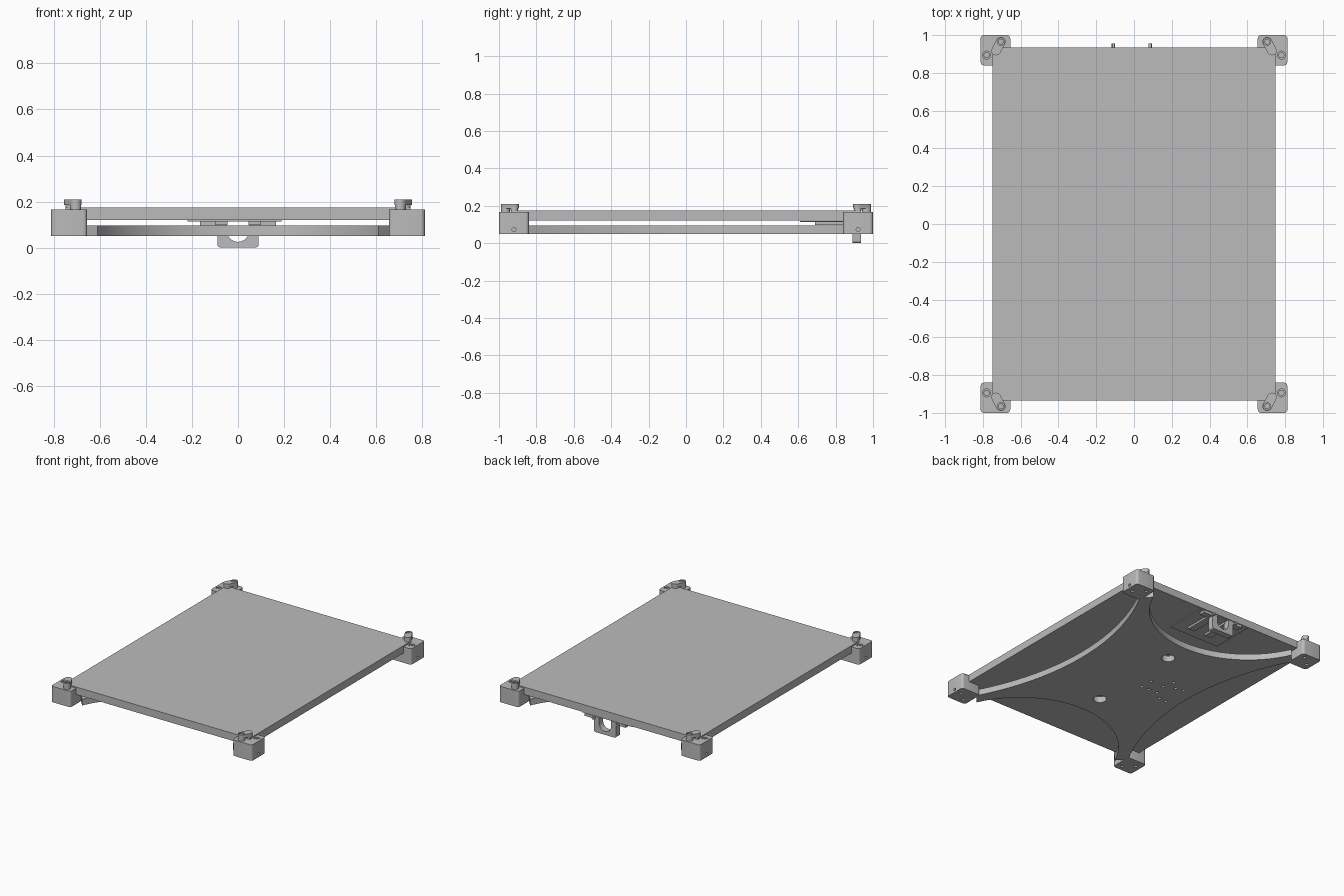
import bpy, bmesh, math
from mathutils import Vector, Matrix

if "Cube" in bpy.data.objects:
    bpy.data.objects.remove(bpy.data.objects["Cube"], do_unlink=True)

grey = bpy.data.materials.new("satin_grey")
grey.use_nodes = True
GREY = (0.5, 0.5, 0.5, 1)
grey.diffuse_color = GREY
grey.node_tree.nodes["Principled BSDF"].inputs["Base Color"].default_value = GREY


def finish(bm, name):
    bmesh.ops.recalc_face_normals(bm, faces=bm.faces)
    mesh = bpy.data.meshes.new(name)
    bm.to_mesh(mesh)
    bm.free()
    mesh.materials.append(grey)
    obj = bpy.data.objects.new(name, mesh)
    bpy.context.collection.objects.link(obj)
    return obj


def add_prism(bm, points, z0, z1):
    face = bm.faces.new([bm.verts.new((x, y, z0)) for x, y in points])
    ext = bmesh.ops.extrude_face_region(bm, geom=[face])
    verts = [g for g in ext["geom"] if isinstance(g, bmesh.types.BMVert)]
    bmesh.ops.translate(bm, vec=(0, 0, z1 - z0), verts=verts)


def prism(name, points, z0, z1):
    bm = bmesh.new()
    add_prism(bm, points, z0, z1)
    return finish(bm, name)


def box(name, x0, x1, y0, y1, z0, z1):
    return prism(name, [(x0, y0), (x1, y0), (x1, y1), (x0, y1)], z0, z1)


def add_rod(bm, centre, radius, length, axis="Z", sides=24):
    turn = {"Z": Matrix(), "X": Matrix.Rotation(math.pi / 2, 4, "Y"),
            "Y": Matrix.Rotation(math.pi / 2, 4, "X")}[axis]
    bmesh.ops.create_cone(bm, cap_ends=True, segments=sides, radius1=radius,
                          radius2=radius, depth=length,
                          matrix=Matrix.Translation(centre) @ turn)


def rod(name, centre, radius, length, axis="Z", sides=24):
    bm = bmesh.new()
    add_rod(bm, centre, radius, length, axis, sides)
    return finish(bm, name)


def cut(obj, rods):
    """Drill every rod (centre, radius, length, axis) out of the object."""
    bm = bmesh.new()
    for r in rods:
        add_rod(bm, *r)
    cutter = finish(bm, obj.name + "_cutter")
    cutter.hide_render = True
    cutter.hide_viewport = True
    cutter.display_type = "WIRE"
    mod = obj.modifiers.new("holes", "BOOLEAN")
    mod.object = cutter
    mod.solver = "EXACT"


def arc(cx, cy, r, a0, a1, n):
    return [(cx + r * math.cos(math.radians(a0 + (a1 - a0) * i / n)),
             cy + r * math.sin(math.radians(a0 + (a1 - a0) * i / n)))
            for i in range(n + 1)]


def rounded(x0, x1, y0, y1, r):
    return (arc(x1 - r, y1 - r, r, 0, 90, 5) + arc(x0 + r, y1 - r, r, 90, 180, 5)
            + arc(x0 + r, y0 + r, r, 180, 270, 5) + arc(x1 - r, y0 + r, r, 270, 360, 5))


def capsule(ax, ay, bx, by, r):
    a = math.degrees(math.atan2(by - ay, bx - ax))
    return arc(ax, ay, r, a + 90, a + 270, 12) + arc(bx, by, r, a - 90, a + 90, 12)


def scoop(mid, half, end, n=28):
    """Hollow arc: depth 'mid' at the centre, 'end' at +-half."""
    s = end - mid
    r = (half * half + s * s) / (2 * s)
    a = math.asin(min(1, half / r))
    return [(r * math.sin(t), mid + r - r * math.cos(t))
            for t in (-a + 2 * a * i / n for i in range(n + 1))]


# Top plate
box("top_plate", -0.75, 0.75, -0.935, 0.935, 0.12, 0.175)

# Four-armed lower frame with hollow sides
side = scoop(0.455, 0.86, 0.67)
end = scoop(0.535, 0.61, 0.93)
outline = [(d, t) for t, d in side]
outline += [(-t, d) for t, d in end]
outline += [(-d, -t) for t, d in side]
outline += [(t, -d) for t, d in end]
frame = prism("lower_frame", outline, 0.05, 0.095)
holes = [((0, y, 0.07), 0.045, 0.2, "Z") for y in (-0.36, 0.36)]
small = [(-0.11, 0.05), (-0.11, -0.05), (-0.17, -0.05), (-0.22, 0.045), (-0.24, -0.045),
         (-0.24, 0.13), (-0.3, 0.08), (-0.3, -0.09), (-0.36, 0.095), (-0.36, -0.095)]
holes += [((x, y, 0.07), 0.011, 0.2, "Z") for x, y in small]
cut(frame, holes)

# Corner blocks with clamps and screws
for sx, nx in ((1, "left"), (-1, "right")):
    for sy, ny in ((1, "back"), (-1, "front")):
        tag = f"{ny}_{nx}_"

        def flip(points):
            return [(x * sx, y * sy) for x, y in points]

        px, py = 0.705 * sx, 0.965 * sy
        qx, qy = 0.73 * sx, 0.918 * sy
        kx, ky = 0.78 * sx, 0.894 * sy
        block = prism(tag + "corner_block", flip(rounded(0.655, 0.812, 0.84, 1, 0.018)),
                      0.05, 0.166)
        cut(block, [((kx, ky, 0.166), 0.021, 0.03, "Z"),
                    ((0.812 * sx, 0.92 * sy, 0.073), 0.01, 0.04, "X"),
                    ((0.7 * sx, 0.96 * sy, 0.05), 0.011, 0.03, "Z"),
                    ((0.77 * sx, 0.9 * sy, 0.05), 0.011, 0.03, "Z")])
        screw = rod(tag + "block_screw", (kx, ky, 0.157), 0.016, 0.012)
        cut(screw, [((kx, ky, 0.165), 0.008, 0.012, "Z", 6)])
        arm = prism(tag + "clamp_arm", flip(capsule(0.705, 0.965, 0.73, 0.918, 0.025)),
                    0.185, 0.21)
        cut(arm, [((px, py, 0.21), 0.019, 0.02, "Z")])
        rod(tag + "clamp_post", (px, py, 0.175), 0.024, 0.024)
        rod(tag + "clamp_pad", (qx, qy, 0.18), 0.02, 0.014)
        head = rod(tag + "clamp_screw", (px, py, 0.203), 0.015, 0.01)
        cut(head, [((px, py, 0.209), 0.008, 0.01, "Z", 6)])

# Rear latch: mounting sheet, two bars and a hanging tongue with a round-ended opening
box("latch_sheet", -0.22, 0.19, 0.61, 0.93, 0.113, 0.119)
for s, n in ((1, "left"), (-1, "right")):
    box(n + "_latch_bar", *sorted((s * 0.045, s * 0.1)), 0.69, 0.9, 0.098, 0.115)
    box(n + "_latch_ear", *sorted((s * 0.08, s * 0.165)), 0.89, 0.934, 0.095, 0.115)
    rod(n + "_latch_pin", (s * 0.097 - 0.012, 0.935, 0.105), 0.009, 0.04, "Y", 12)

# Tongue profile in x-z, extruded along y: outer rim then the U opening as a notch
rim = [(-0.09, 0.115), (-0.09, 0.015)] + arc(-0.075, 0.015, 0.015, 180, 270, 5)[1:]
rim += arc(0.075, 0.015, 0.015, 270, 360, 5) + [(0.09, 0.115), (0.048, 0.115)]
rim += arc(0, 0.073, 0.048, 0, -180, 16) + [(-0.048, 0.115)]
tongue = prism("latch_tongue", rim, -0.935, -0.889)
tongue.data.transform(Matrix.Rotation(math.pi / 2, 4, "X"))
tongue.data.transform(Matrix.Translation((0, 0, 0)))

# Smooth the round walls while keeping crisp edges
for o in list(bpy.context.scene.objects):
    if o.type == "MESH" and not o.hide_render and o.data.materials[:] == [grey]:
        with bpy.context.temp_override(object=o, active_object=o, selected_objects=[o],
                                       selected_editable_objects=[o]):
            bpy.ops.object.shade_smooth_by_angle(angle=math.radians(30))
